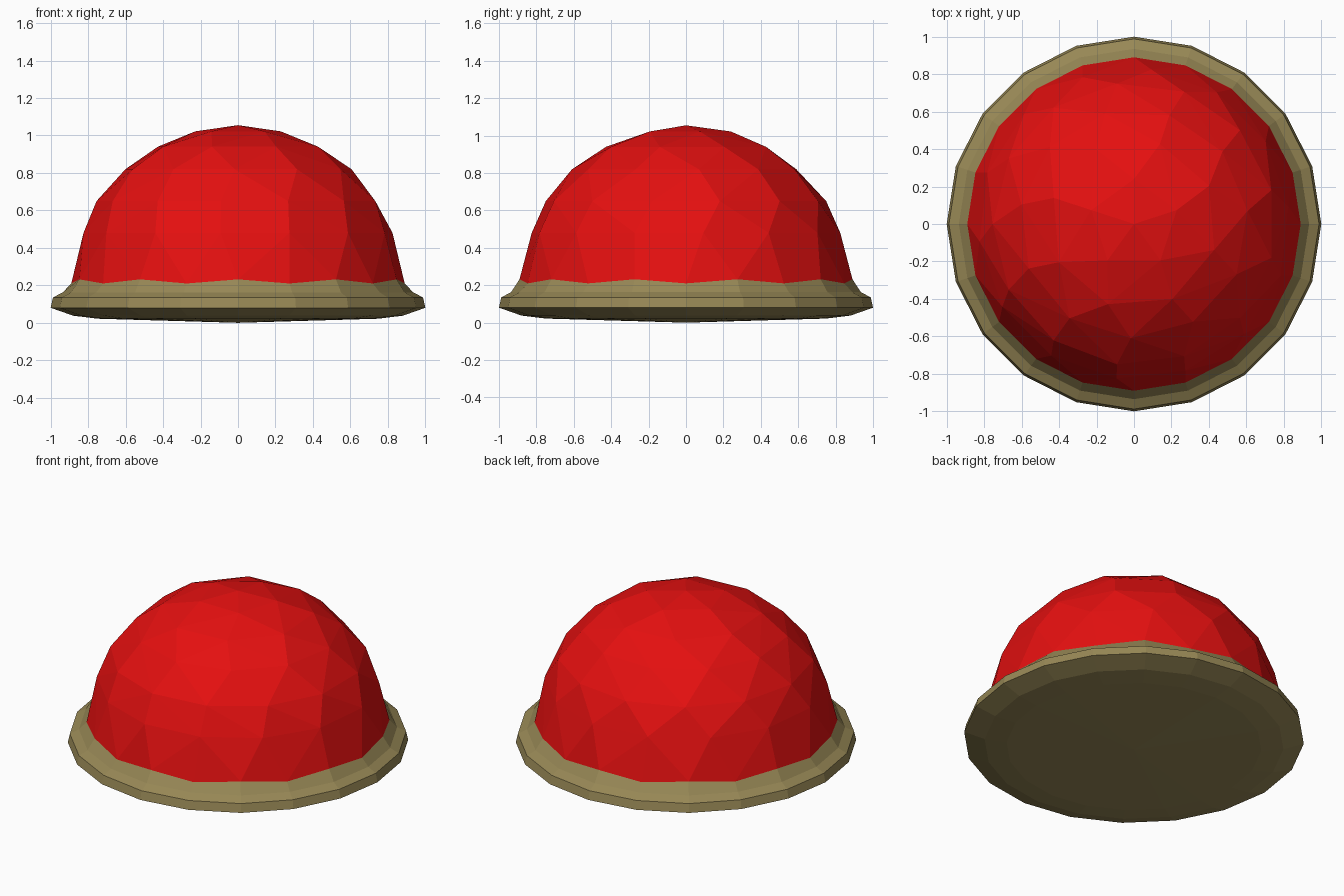
import bpy, bmesh, math

if "Cube" in bpy.data.objects:
    bpy.data.objects.remove(bpy.data.objects["Cube"])

SIDES = 20


def material(name, rgb):
    m = bpy.data.materials.new(name)
    m.diffuse_color = (*rgb, 1)
    m.use_nodes = True
    m.node_tree.nodes["Principled BSDF"].inputs["Base Color"].default_value = m.diffuse_color
    return m


def finish(bm, name, mat):
    bmesh.ops.recalc_face_normals(bm, faces=bm.faces[:])
    me = bpy.data.meshes.new(name)
    bm.to_mesh(me)
    bm.free()
    me.materials.append(mat)
    ob = bpy.data.objects.new(name, me)
    bpy.context.collection.objects.link(ob)
    return ob


def ring(bm, r, z, n, turn=0.0, wave=0.0):
    """Ring of vertices; wave lifts every second one."""
    verts = []
    for k in range(n):
        a = 2 * math.pi * (k + turn) / n
        verts.append(bm.verts.new((r * math.cos(a), r * math.sin(a), z + wave * (k % 2))))
    return verts


red = material("red", (0.78, 0.005, 0.005))
olive = material("olive tan", (0.31, 0.245, 0.092))
SEAM_R, SEAM_Z, SEAM_WAVE = 0.89, 0.21, 0.022

# Rim: shallow dished underside, narrow edge band and sloping flange
bm = bmesh.new()
profile = [(0.75, 0.022), (0.88, 0.038), (1.0, 0.08), (0.988, 0.135), (0.935, 0.163)]
rings = [ring(bm, r, z, SIDES) for r, z in profile]
rings.append(ring(bm, SEAM_R, SEAM_Z, SIDES, 0, SEAM_WAVE))
for lo, hi in zip(rings, rings[1:]):
    for k in range(SIDES):
        j = (k + 1) % SIDES
        bm.faces.new((lo[k], lo[j], hi[j], hi[k]))
centre = bm.verts.new((0, 0, 0))
for k in range(SIDES):
    bm.faces.new((centre, rings[0][(k + 1) % SIDES], rings[0][k]))
finish(bm, "rim_base", olive)

# Dome: staggered rings wrapped in a hull for irregular facets
bm = bmesh.new()
ring(bm, SEAM_R, SEAM_Z, SIDES, 0, SEAM_WAVE)
for r, z, n, turn in [(0.83, 0.48, 14, 0.25), (0.755, 0.65, 13, 0.5), (0.61, 0.82, 11, 0.2),
                      (0.45, 0.94, 8, 0.6), (0.24, 1.022, 5, 0.25)]:
    ring(bm, r, z, n, turn)
bm.verts.new((0, 0, 1.055))
bmesh.ops.convex_hull(bm, input=bm.verts[:])
hidden = [f for f in bm.faces if all(v.co.z < 0.3 for v in f.verts)
          and abs(f.normal.z) > 0.7]
bmesh.ops.delete(bm, geom=hidden, context='FACES')
finish(bm, "dome", red)
